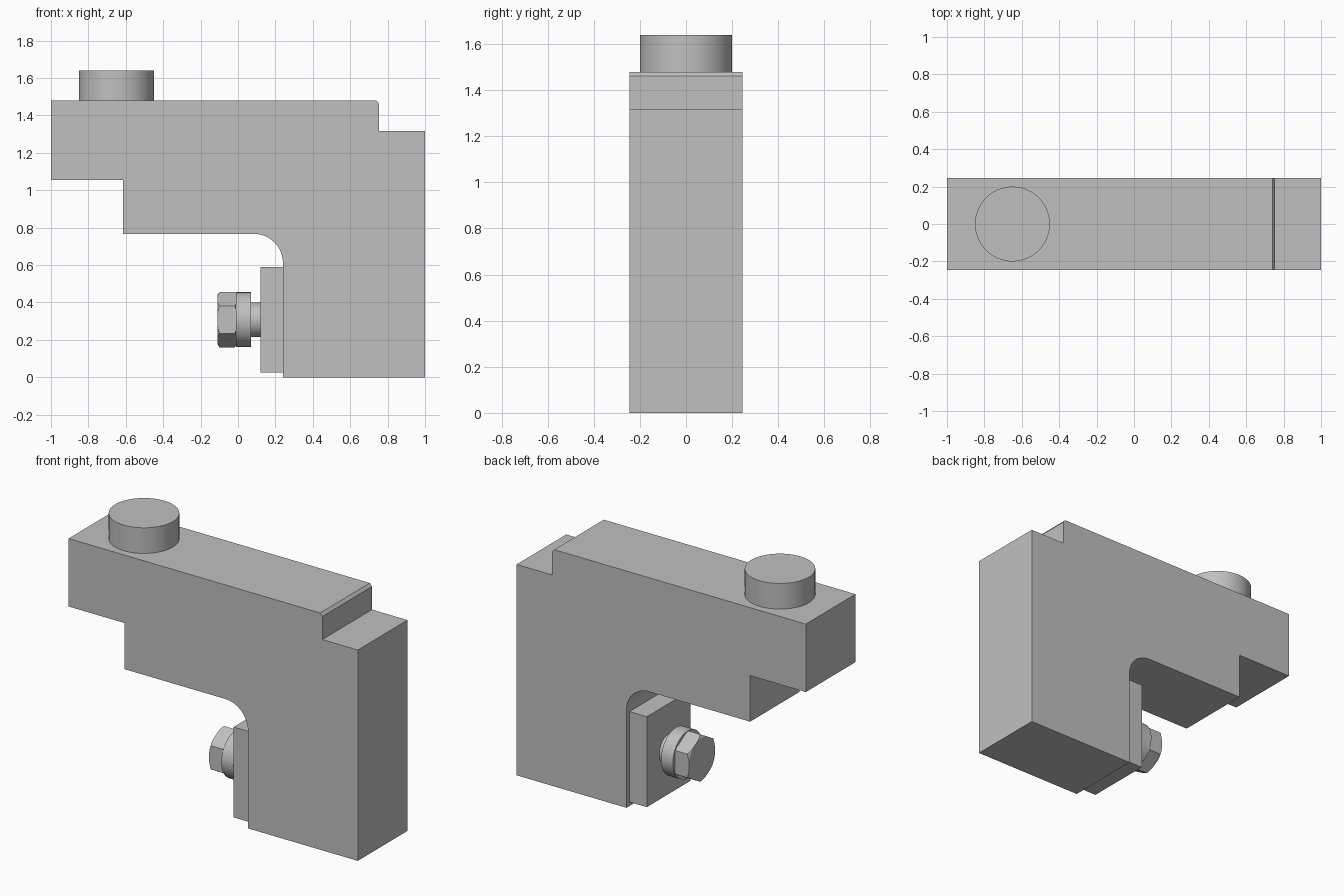
import bpy, bmesh, math
from mathutils import Vector

old = bpy.data.objects.get("Cube")
if old:
    bpy.data.objects.remove(old, do_unlink=True)

# One plain grey for every part
GREY = (0.53, 0.53, 0.53, 1)
grey = bpy.data.materials.new("plain grey")
grey.use_nodes = True
grey.diffuse_color = GREY
bsdf = next(n for n in grey.node_tree.nodes if n.type == 'BSDF_PRINCIPLED')
bsdf.inputs["Base Color"].default_value = GREY


def finish(name, bm, smooth=False):
    bmesh.ops.recalc_face_normals(bm, faces=bm.faces)
    mesh = bpy.data.meshes.new(name)
    bm.to_mesh(mesh)
    bm.free()
    mesh.materials.append(grey)
    ob = bpy.data.objects.new(name, mesh)
    bpy.context.collection.objects.link(ob)
    if smooth:
        smooth_shade(ob)
    return ob


def activate(ob):
    bpy.ops.object.select_all(action='DESELECT')
    ob.select_set(True)
    bpy.context.view_layer.objects.active = ob


def smooth_shade(ob):
    activate(ob)
    bpy.ops.object.shade_smooth_by_angle(angle=math.radians(25))


def extrude_profile(name, points, half_width):
    """Extrude an (x, z) outline evenly to both sides of y = 0."""
    bm = bmesh.new()
    face = bm.faces.new([bm.verts.new((x, -half_width, z)) for x, z in points])
    new = bmesh.ops.extrude_face_region(bm, geom=[face])["geom"]
    bmesh.ops.translate(bm, vec=(0, 2 * half_width, 0),
                        verts=[v for v in new if isinstance(v, bmesh.types.BMVert)])
    return finish(name, bm)


def lathe(name, profile, centre, axis, sides=64, turn=0.0, smooth=True):
    """Closed solid from (position, radius) rings along the x or z axis."""
    bm = bmesh.new()
    rings = []
    for a, r in profile:
        ring = []
        for i in range(sides):
            t = turn + math.tau * i / sides
            u, v = r * math.cos(t), r * math.sin(t)
            p = (a, u, v) if axis == 'x' else (u, v, a)
            ring.append(bm.verts.new(Vector(centre) + Vector(p)))
        rings.append(ring)
    for low, high in zip(rings, rings[1:]):
        for i in range(sides):
            j = (i + 1) % sides
            bm.faces.new((low[i], low[j], high[j], high[i]))
    bm.faces.new(rings[0])
    bm.faces.new(rings[-1])
    return finish(name, bm, smooth)


# Bracket body with a rounded inner corner
R = 0.155
corner = [(0.085 + R * math.cos(t), 0.612 + R * math.sin(t))
          for t in (math.pi / 2 * i / 16 for i in range(17))]
outline = [(-1, 1.055), (-1, 1.48), (0.74, 1.48), (0.755, 1.462),
           (0.755, 1.318), (1, 1.318), (1, 0), (0.24, 0)]
body = extrude_profile("bracket_body", outline + corner
                       + [(-0.615, 0.767), (-0.615, 1.055)], 0.245)
smooth_shade(body)

# Pressure plate on the inner face
extrude_profile("clamp_plate", [(0.12, 0.025), (0.24, 0.025),
                                (0.24, 0.59), (0.12, 0.59)], 0.215)

# Round locating pin on top
lathe("top_pin", [(1.47, 0.2), (1.64, 0.2)], (-0.65, 0, 0), 'z')

# Bolt: shank, round collar, chamfered hex head
BOLT = (0, 0, 0.308)
lathe("bolt_shank", [(0.06, 0.093), (0.13, 0.093)], BOLT, 'x')
lathe("bolt_collar", [(-0.012, 0.147), (0.07, 0.147)], BOLT, 'x')
head = lathe("bolt_head", [(-0.11, 0.148), (-0.005, 0.148)], BOLT, 'x',
             sides=6, turn=math.pi / 6, smooth=False)
cutter = lathe("head_chamfer_helper", [(-0.12, 0.115), (-0.097, 0.151),
                                       (-0.02, 0.151), (0, 0.125)], BOLT, 'x')
cutter.hide_render = True
chamfer = head.modifiers.new("chamfer", 'BOOLEAN')
chamfer.operation = 'INTERSECT'
chamfer.solver = 'EXACT'
chamfer.object = cutter
activate(head)
bpy.ops.object.modifier_apply(modifier=chamfer.name)
bpy.data.objects.remove(cutter, do_unlink=True)
smooth_shade(head)
